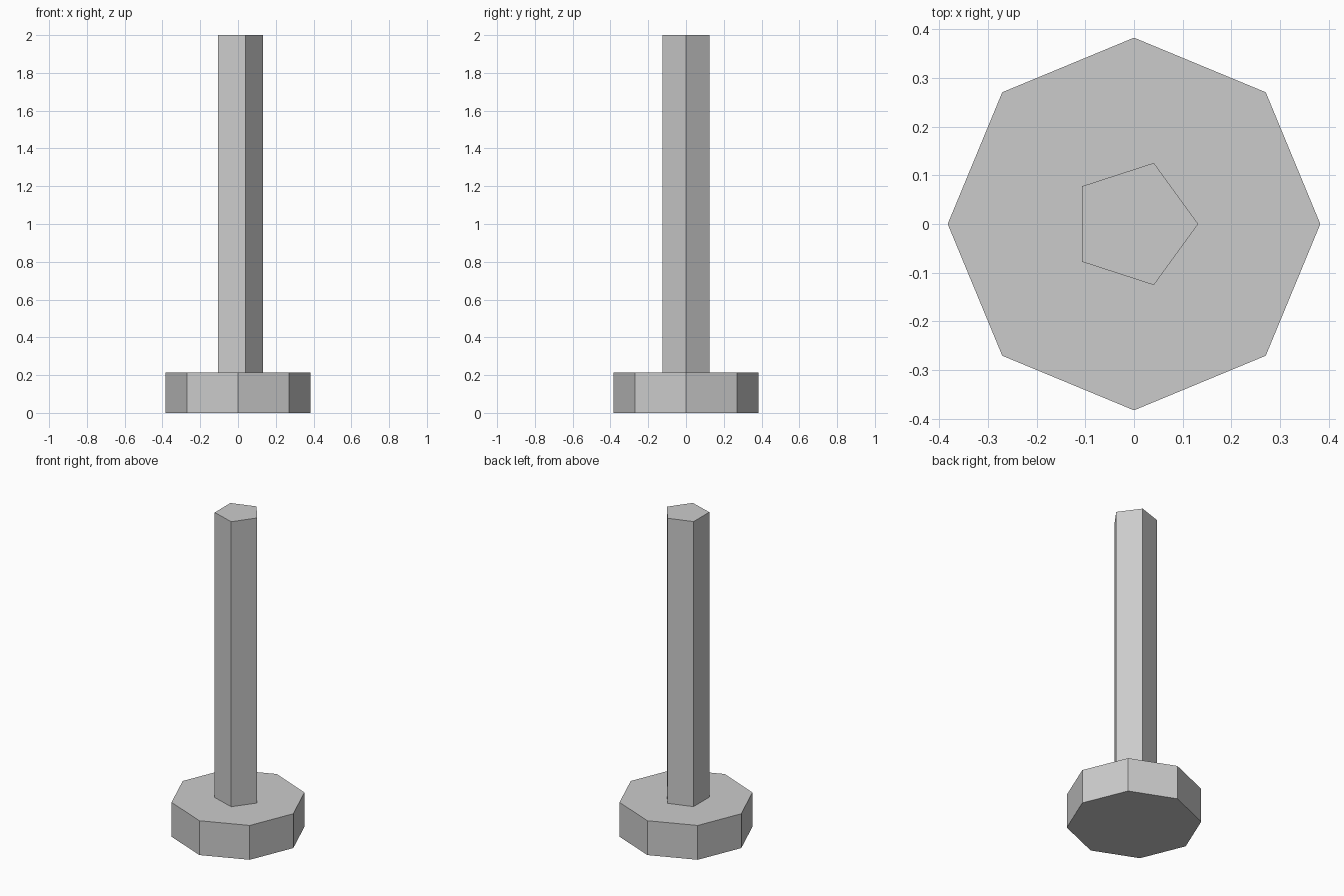
import bpy, bmesh
from math import cos, sin, tau

cube = bpy.data.objects.get("Cube")
if cube:
    bpy.data.objects.remove(cube, do_unlink=True)

# Single plain grey
grey = bpy.data.materials.new("light_grey")
grey.use_nodes = True
colour = (0.6, 0.6, 0.6, 1)
grey.diffuse_color = colour
grey.node_tree.nodes["Principled BSDF"].inputs["Base Color"].default_value = colour


def prism(name, sides, radius, bottom, top):
    """Upright regular prism with one corner pointing along +x."""
    bm = bmesh.new()
    ring = [bm.verts.new((radius * cos(tau * i / sides),
                          radius * sin(tau * i / sides), bottom))
            for i in range(sides)]
    base = bm.faces.new(ring)
    lid = bmesh.ops.extrude_face_region(bm, geom=[base], use_keep_orig=True)
    for v in lid["geom"]:
        if isinstance(v, bmesh.types.BMVert):
            v.co.z = top
    bmesh.ops.recalc_face_normals(bm, faces=bm.faces)
    mesh = bpy.data.meshes.new(name)
    bm.to_mesh(mesh)
    bm.free()
    mesh.materials.append(grey)
    obj = bpy.data.objects.new(name, mesh)
    bpy.context.collection.objects.link(obj)
    return obj


# Octagonal foot and five-sided shaft
prism("base", 8, 0.383, 0, 0.215)
prism("post", 5, 0.132, 0.2, 2)
